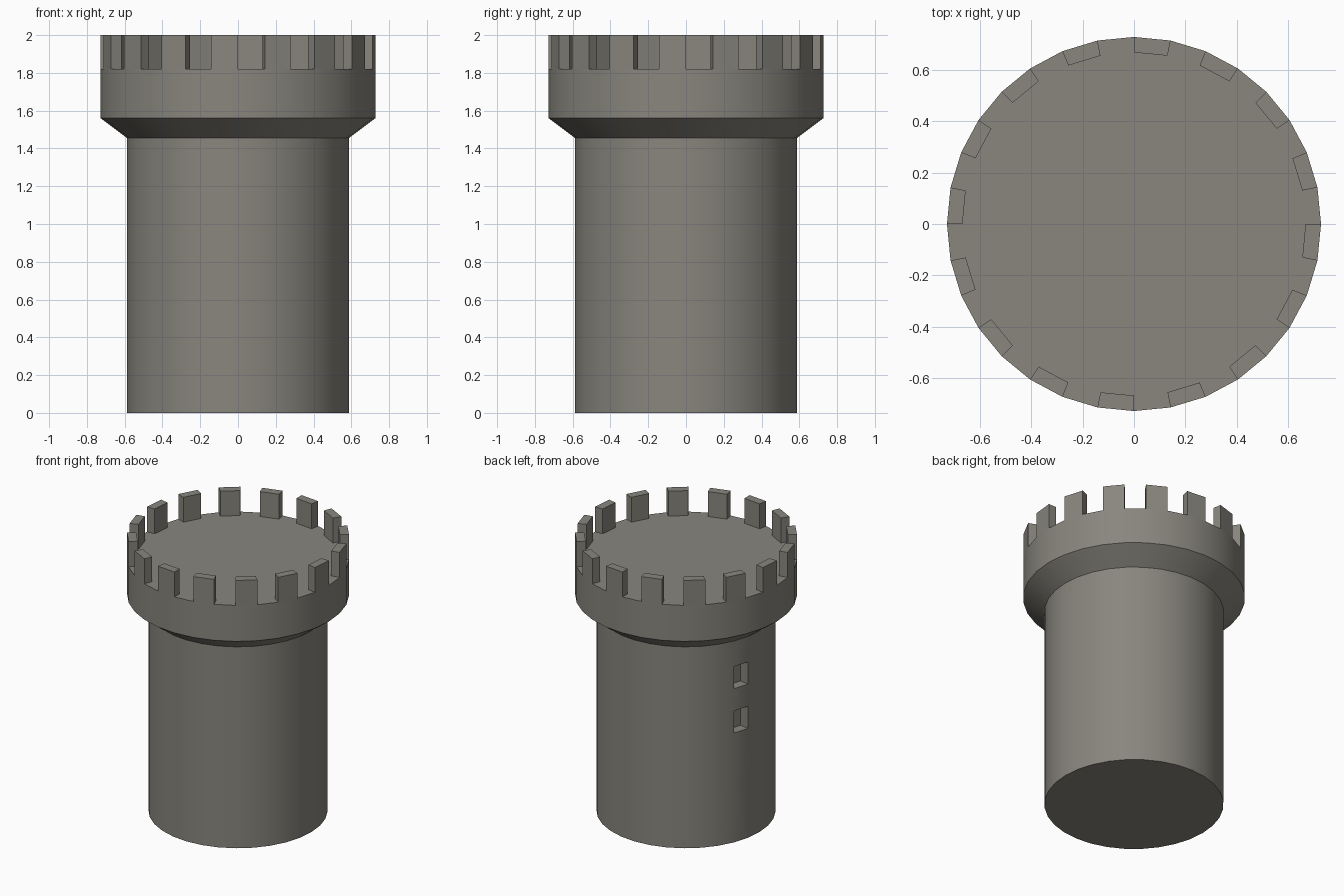
import bpy, bmesh, math

if "Cube" in bpy.data.objects:
    bpy.data.objects.remove(bpy.data.objects["Cube"])

N = 32                      # sides of the tower
BODY_R, TOP_R = 0.587, 0.727
DECK_Z, TOP_Z = 1.82, 2.0

stone = bpy.data.materials.new("grey stone")
stone.diffuse_color = (0.25, 0.238, 0.208, 1)
stone.use_nodes = True
stone.node_tree.nodes["Principled BSDF"].inputs["Base Color"].default_value = stone.diffuse_color


def pt(i, r, z):
    a = 2 * math.pi * i / N
    return (r * math.cos(a), r * math.sin(a), z)


def finish(bm, name):
    bmesh.ops.recalc_face_normals(bm, faces=bm.faces)
    me = bpy.data.meshes.new(name)
    bm.to_mesh(me)
    bm.free()
    me.materials.append(stone)
    ob = bpy.data.objects.new(name, me)
    bpy.context.collection.objects.link(ob)
    bpy.ops.object.select_all(action='DESELECT')
    ob.select_set(True)
    bpy.context.view_layer.objects.active = ob
    bpy.ops.object.shade_smooth_by_angle(angle=math.radians(30))
    return ob


# Tower: stacked rings, with two recessed windows in one column of faces
profile = [(BODY_R, 0), (BODY_R, 0.79), (BODY_R, 0.95), (BODY_R, 1.11),
           (BODY_R, 1.27), (BODY_R, 1.455), (TOP_R, 1.56), (TOP_R, DECK_Z)]
WINDOW_COLUMN, WINDOW_ROWS, WINDOW_DEPTH = 14, (1, 3), 0.07

bm = bmesh.new()
rings = [[bm.verts.new(pt(i, r, z)) for i in range(N)] for r, z in profile]
bm.faces.new(rings[0][::-1])
bm.faces.new(rings[-1])
for row in range(len(rings) - 1):
    lo, hi = rings[row], rings[row + 1]
    for i in range(N):
        j = (i + 1) % N
        quad = [lo[i], lo[j], hi[j], hi[i]]
        if i == WINDOW_COLUMN and row in WINDOW_ROWS:
            r = BODY_R - WINDOW_DEPTH
            z0, z1 = profile[row][1], profile[row + 1][1]
            back = [bm.verts.new(p) for p in
                    (pt(i, r, z0), pt(j, r, z0), pt(j, r, z1), pt(i, r, z1))]
            bm.faces.new(back)
            for k in range(4):
                m = (k + 1) % 4
                bm.faces.new((quad[k], quad[m], back[m], back[k]))
        else:
            bm.faces.new(quad)
finish(bm, "tower")

# Battlements: a block on every second side of the parapet
bm = bmesh.new()
for i in range(1, N, 2):
    base = [(i, TOP_R), (i + 1, TOP_R), (i + 1, TOP_R - 0.06), (i, TOP_R - 0.06)]
    lo = [bm.verts.new(pt(a, r, DECK_Z)) for a, r in base]
    hi = [bm.verts.new(pt(a, r, TOP_Z)) for a, r in base]
    bm.faces.new(lo[::-1])
    bm.faces.new(hi)
    for k in range(4):
        m = (k + 1) % 4
        bm.faces.new((lo[k], lo[m], hi[m], hi[k]))
finish(bm, "battlements")
